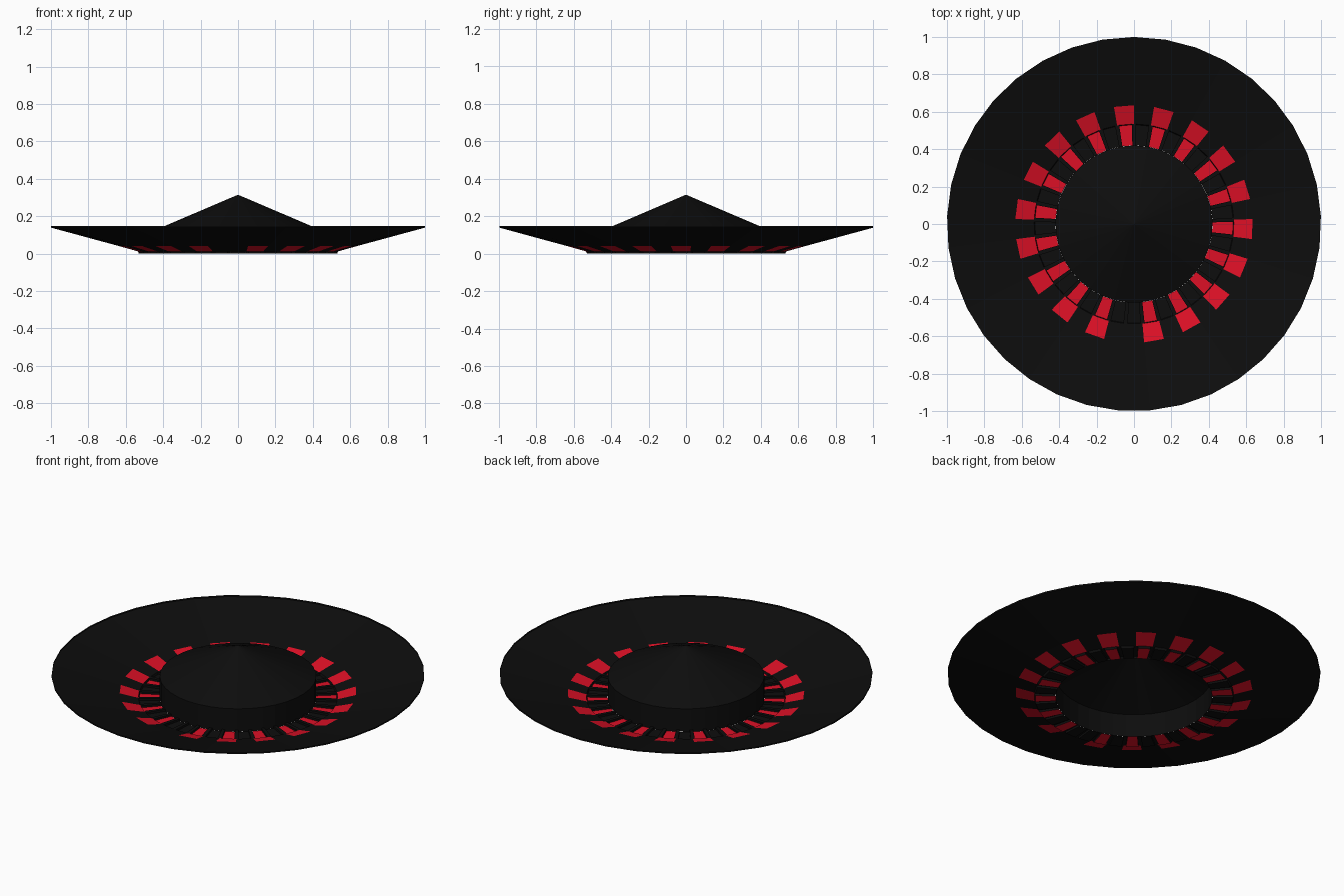
import bpy, bmesh
from math import sin, cos, radians

if "Cube" in bpy.data.objects:
    bpy.data.objects.remove(bpy.data.objects["Cube"])

N = 37
STEP = 360 / N


def material(name, rgb):
    m = bpy.data.materials.new(name)
    m.diffuse_color = (*rgb, 1)
    m.use_nodes = True
    m.node_tree.nodes["Principled BSDF"].inputs["Base Color"].default_value = m.diffuse_color
    return m


BLACK = material("black", (0.004, 0.004, 0.004))
RED = material("red", (0.72, 0.005, 0.019))


def point(r, z, k):
    # k counts segments clockwise from +y
    a = radians(90 - STEP * k)
    return (r * cos(a), r * sin(a), z)


def is_red(k):
    # colours alternate, except for one plain pair
    return k % 2 == 1 if k < 18 else (k >= 20 and k % 2 == 0)


def quad(bm, corners, mat=0):
    f = bm.faces.new([bm.verts.new(point(*c)) for c in corners])
    f.material_index = mat


def band(bm, p, q, k0, k1, mat=0):
    # face between outer (r, z) point p and inner point q, over k0..k1
    quad(bm, [(*p, k0), (*q, k0), (*q, k1), (*p, k1)], mat)


def finish(bm, name):
    bmesh.ops.remove_doubles(bm, verts=bm.verts, dist=1e-5)
    bmesh.ops.dissolve_degenerate(bm, edges=bm.edges, dist=1e-5)
    me = bpy.data.meshes.new(name)
    bm.to_mesh(me)
    bm.free()
    me.materials.append(BLACK)
    me.materials.append(RED)
    ob = bpy.data.objects.new(name, me)
    bpy.context.collection.objects.link(ob)
    return ob


def lathe(name, profile, coloured=None):
    bm = bmesh.new()
    for k in range(N):
        for i, (p, q) in enumerate(zip(profile, profile[1:])):
            band(bm, p, q, k, k + 1, int(i == coloured and is_red(k)))
    return finish(bm, name)


# sloping dish with a small rim lip and a ring of number tiles
lathe("dish", [(1.0, 0.148), (1.0, 0.139), (0.635, 0.04), (0.535, 0.012)], coloured=2)

# central cone on a cylindrical wall
lathe("centre_cone", [(0.42, 0.0), (0.42, 0.136), (0.0, 0.315)])

# pocket ring: sunken floors between low dividers
bm = bmesh.new()
OUT, INN, TOP, GAP = 0.535, 0.42, 0.012, 0.125
for k in range(N):
    a, b = k + GAP, k + 1 - GAP
    band(bm, (OUT - 0.005, 0), (INN, 0), a, b, int(is_red(k)))
    band(bm, (OUT, TOP), (OUT - 0.005, 0), a, b)
    band(bm, (OUT, TOP), (INN, TOP), b, k + 1 + GAP)
    for s in (a, b):
        quad(bm, [(OUT, TOP, s), (INN, TOP, s), (INN, 0, s), (OUT - 0.005, 0, s)])
finish(bm, "pocket_ring")
